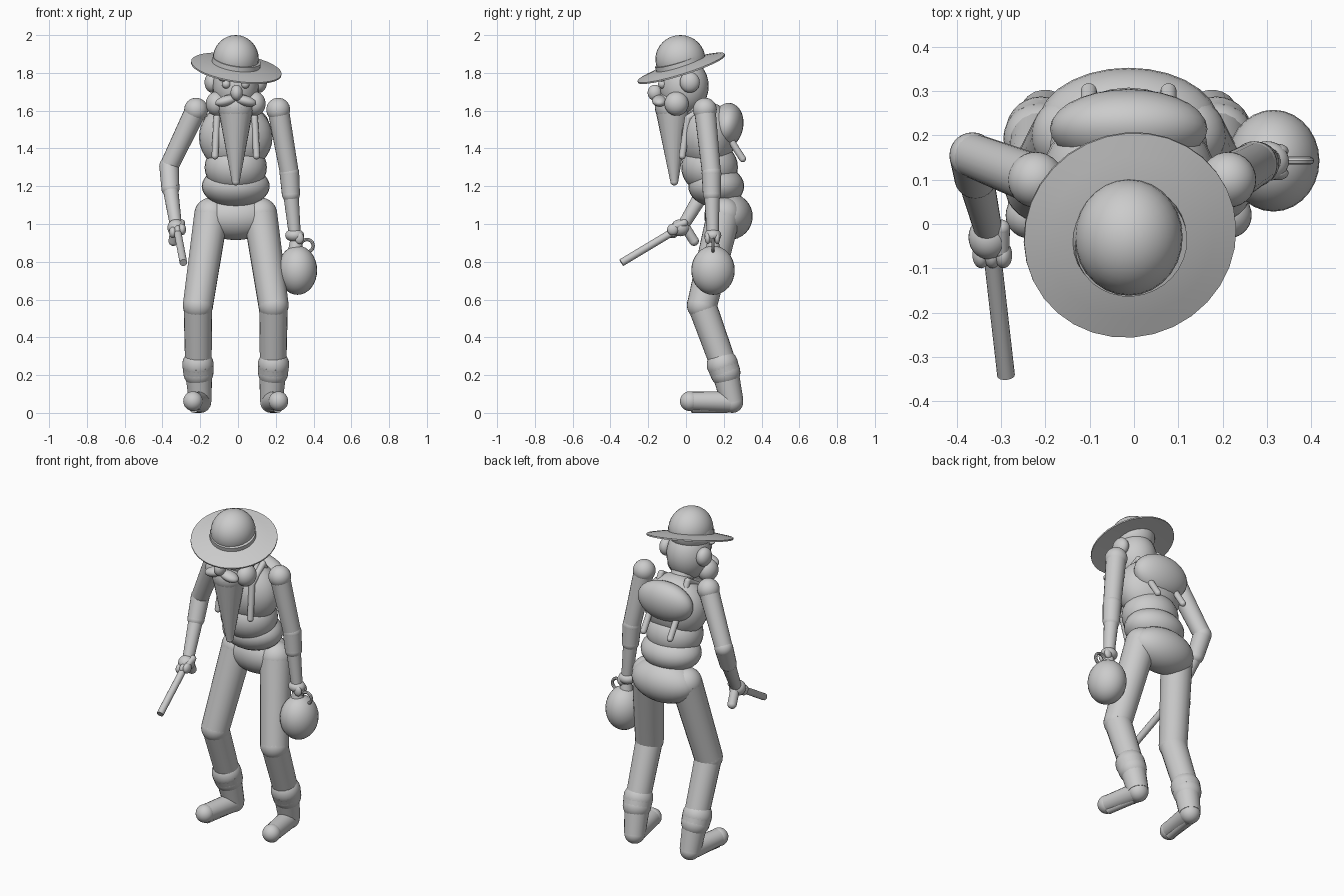
import bpy, math
from mathutils import Vector

cube = bpy.data.objects.get("Cube")
if cube:
    bpy.data.objects.remove(cube)

grey = bpy.data.materials.new("plain grey")
grey.use_nodes = True
grey.diffuse_color = (0.6, 0.6, 0.6, 1)
grey.node_tree.nodes["Principled BSDF"].inputs["Base Color"].default_value = (0.6, 0.6, 0.6, 1)

CX = -0.012  # body centre line
SIDES = (("left", 1), ("right", -1))


def finish(name):
    ob = bpy.context.object
    ob.name = name
    ob.data.materials.append(grey)
    bpy.ops.object.shade_smooth_by_angle(angle=math.radians(40))
    return ob


def ball(name, loc, size, rot=(0, 0, 0)):
    if not isinstance(size, tuple):
        size = (size,) * 3
    bpy.ops.mesh.primitive_uv_sphere_add(segments=28, ring_count=16, location=loc, rotation=rot)
    bpy.context.object.scale = size
    return finish(name)


def rod(name, a, b, r1, r2, sides=20):
    a, b = Vector(a), Vector(b)
    bpy.ops.mesh.primitive_cone_add(vertices=sides, radius1=r1, radius2=r2,
                                    depth=(b - a).length, location=(a + b) / 2)
    bpy.context.object.rotation_euler = (b - a).to_track_quat('Z', 'Y').to_euler()
    return finish(name)


def limb(name, a, b, r1, r2):
    rod(name, a, b, r1, r2)
    ball(name + "_start", a, r1)
    ball(name + "_end", b, r2)


def lathe(name, profile, loc, quat=None, sides=32):
    mesh = bpy.data.meshes.new(name)
    n = len(profile)
    verts = [(r * math.cos(t), r * math.sin(t), z)
             for t in (math.tau * i / sides for i in range(sides)) for r, z in profile]
    faces = [(i * n + j, (i + 1) % sides * n + j,
              (i + 1) % sides * n + (j + 1) % n, i * n + (j + 1) % n)
             for i in range(sides) for j in range(n)]
    mesh.from_pydata(verts, [], faces)
    ob = bpy.data.objects.new(name, mesh)
    bpy.context.collection.objects.link(ob)
    bpy.ops.object.select_all(action='DESELECT')
    ob.select_set(True)
    bpy.context.view_layer.objects.active = ob
    ob.location = loc
    if quat:
        ob.rotation_euler = quat.to_euler()
    return finish(name)


# Torso, leaning forward from the hips
ball("hips", (CX, 0.225, 1.04), (0.205, 0.128, 0.125))
ball("waist", (CX, 0.16, 1.2), (0.18, 0.148, 0.11))
ball("belly", (CX, 0.125, 1.3), (0.165, 0.15, 0.14))
ball("chest", (CX, 0.115, 1.46), (0.195, 0.145, 0.185))
rod("neck", (CX, 0.08, 1.56), (CX, 0.02, 1.7), 0.07, 0.06)

# Backpack with straps
ball("backpack", (CX, 0.215, 1.52), (0.178, 0.088, 0.122), (-0.2, 0, 0))
for side, s in SIDES:
    x = CX + s * 0.09
    path = [(x, 0.3, 1.345), (x, 0.2, 1.5), (x, 0.13, 1.635),
            (x + s * 0.01, 0.01, 1.56), (x + s * 0.02, -0.02, 1.36)]
    for i in range(len(path) - 1):
        limb(f"{side}_strap_{i}", path[i], path[i + 1], 0.018, 0.018)

# Head and face
ball("head", (CX, -0.01, 1.73), (0.122, 0.13, 0.15))
ball("nose", (CX + 0.005, -0.165, 1.695), (0.032, 0.038, 0.042))
for side, s in SIDES:
    ball(side + "_ear", (CX + s * 0.125, 0.02, 1.75), (0.04, 0.053, 0.055))
    ball(side + "_sideburn", (CX + s * 0.102, -0.05, 1.637), (0.056, 0.064, 0.064))
    ball(side + "_eye", (CX + s * 0.05, -0.125, 1.74), 0.023)
    ball(side + "_eyebrow", (CX + s * 0.055, -0.13, 1.77), (0.036, 0.02, 0.016))
    ball(side + "_moustache", (CX + s * 0.05, -0.14, 1.652), (0.06, 0.04, 0.028), (0, s * 0.25, 0))
limb("beard", (CX, -0.07, 1.62), (CX, -0.062, 1.225), 0.095, 0.021)

# Hat, tilted forward and sideways
tilt = Vector((0.15, -0.315, 1)).to_track_quat('Z', 'Y')
lathe("hat_brim", [(0.02, 0.02), (0.12, 0.018), (0.19, 0.006), (0.242, -0.004),
                   (0.242, -0.012), (0.12, 0.004), (0.02, 0.004)], (CX + 0.004, -0.027, 1.832), tilt)
ball("hat_crown", (CX, -0.03, 1.873), (0.122, 0.132, 0.127))
lathe("hat_band", [(0.11, 0.01), (0.13, 0.01), (0.128, 0.04), (0.11, 0.04)],
      (CX, -0.03, 1.832), tilt)

# Legs and boots
for side, s in SIDES:
    def at(x, y, z):
        return (CX + s * x, y, z)
    knee, ankle = at(0.2, 0.085, 0.57), at(0.198, 0.2, 0.25)
    heel, toe = at(0.188, 0.245, 0.058), at(0.226, 0.02, 0.062)
    limb(side + "_thigh", at(0.13, 0.2, 1.05), knee, 0.09, 0.08)
    limb(side + "_shin", knee, ankle, 0.076, 0.07)
    limb(side + "_boot_cuff", at(0.2, 0.193, 0.255), at(0.198, 0.208, 0.215), 0.083, 0.08)
    rod(side + "_boot_shaft", ankle, heel, 0.074, 0.06)
    ball(side + "_heel", heel, 0.058)
    rod(side + "_foot", heel, toe, 0.056, 0.05)
    ball(side + "_toe", toe, 0.052)
    rod(side + "_sole", at(0.19, 0.22, 0.025), at(0.222, 0.03, 0.025), 0.025, 0.025)

# Arms: shoulder, elbow, rolled sleeve, wrist
ARMS = {
    "left": [(0.213, 0.1, 1.605), (0.272, 0.135, 1.27), (0.28, 0.137, 1.16), (0.3, 0.142, 0.95)],
    "right": [(-0.222, 0.1, 1.605), (-0.365, 0.155, 1.305), (-0.358, 0.105, 1.19), (-0.33, -0.01, 1.0)],
}
for side, (shoulder, elbow, sleeve, wrist) in ARMS.items():
    ball(side + "_shoulder", shoulder, 0.063)
    limb(side + "_upper_arm", shoulder, elbow, 0.057, 0.05)
    limb(side + "_rolled_sleeve", elbow, sleeve, 0.052, 0.048)
    rod(side + "_forearm", sleeve, wrist, 0.041, 0.032)

# Left hand carrying a round jug
ball("left_hand", (0.3, 0.142, 0.94), (0.05, 0.045, 0.035))
for i in range(3):
    ball(f"left_finger_{i}", (0.325, 0.115 + i * 0.025, 0.925), (0.024, 0.016, 0.03))
ball("jug_body", (0.315, 0.143, 0.755), (0.104, 0.115, 0.13))
rod("jug_neck", (0.305, 0.143, 0.85), (0.305, 0.143, 0.91), 0.042, 0.03)
bpy.ops.mesh.primitive_torus_add(major_radius=0.033, minor_radius=0.009, major_segments=24,
                                 minor_segments=8, location=(0.365, 0.143, 0.885),
                                 rotation=(math.pi / 2, 0, 0))
finish("jug_handle")

# Right hand holding a long barrel with a short grip
ball("right_hand", (-0.328, -0.03, 0.98), (0.046, 0.05, 0.045))
for i in range(3):
    ball(f"right_finger_{i}", (-0.345 + i * 0.025, -0.07, 0.955 + i * 0.008), (0.02, 0.03, 0.03))
limb("right_thumb", (-0.3, -0.01, 1.005), (-0.3, -0.06, 0.985), 0.02, 0.018)
rod("barrel", (-0.328, 0.0, 1.0), (-0.289, -0.342, 0.795), 0.02, 0.02, 16)
limb("grip", (-0.33, -0.005, 0.985), (-0.342, 0.042, 0.91), 0.026, 0.026)
